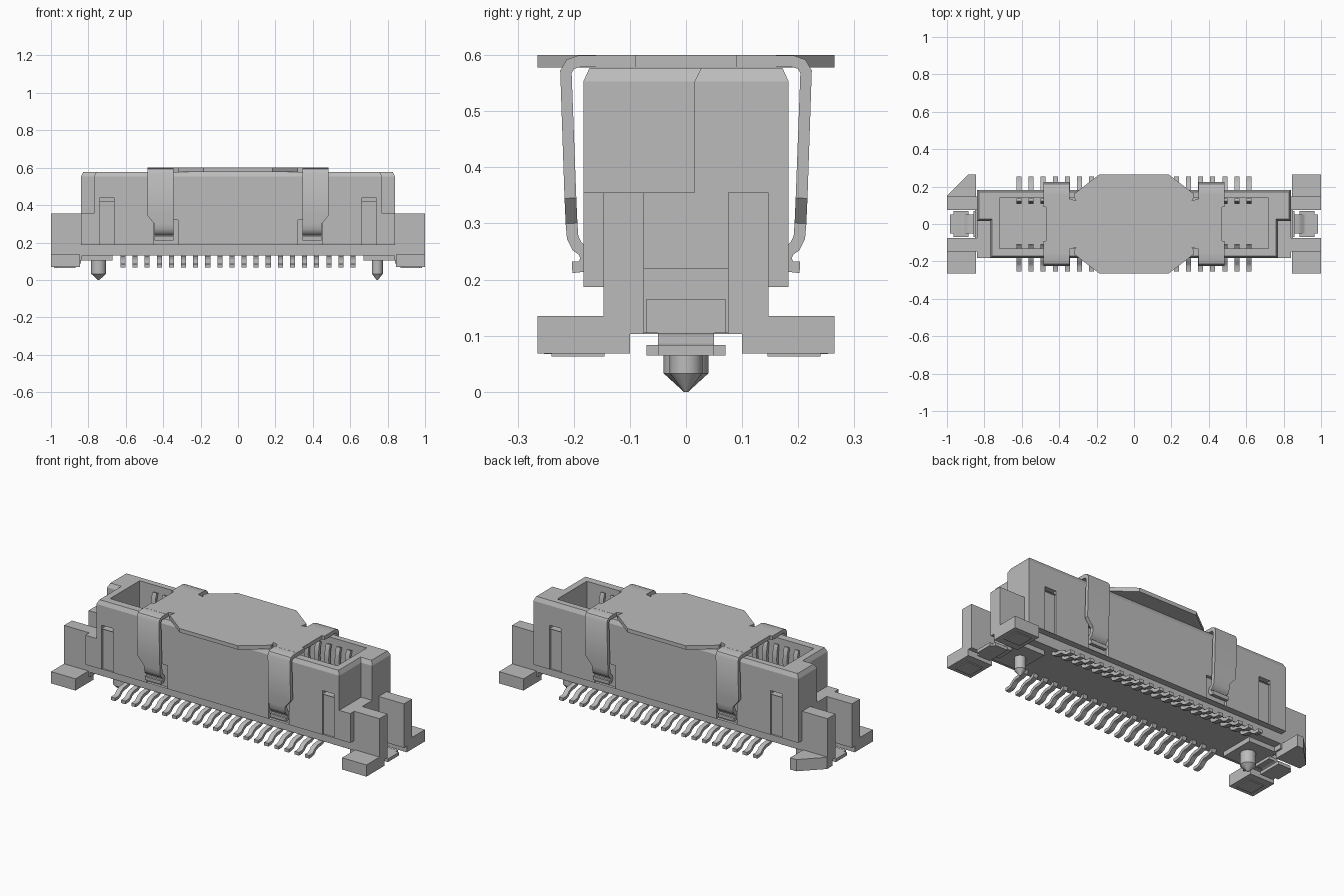
import bpy, bmesh, math
from mathutils import Vector

cube = bpy.data.objects.get("Cube")
if cube:
    bpy.data.objects.remove(cube, do_unlink=True)

grey = bpy.data.materials.new("light_grey")
grey.use_nodes = True
grey.diffuse_color = (0.5, 0.5, 0.5, 1)
grey.node_tree.nodes["Principled BSDF"].inputs["Base Color"].default_value = (0.5, 0.5, 0.5, 1)


def finish(name, bm):
    bmesh.ops.recalc_face_normals(bm, faces=bm.faces)
    mesh = bpy.data.meshes.new(name)
    bm.to_mesh(mesh)
    bm.free()
    mesh.materials.append(grey)
    ob = bpy.data.objects.new(name, mesh)
    bpy.context.collection.objects.link(ob)
    return ob


def loft(bm, loops):
    """Skin a stack of (outline, height) loops and cap both ends."""
    rings = [[bm.verts.new((x, y, z)) for x, y in outline] for outline, z in loops]
    for lo, hi in zip(rings, rings[1:]):
        for k in range(len(lo)):
            bm.faces.new((lo[k - 1], lo[k], hi[k], hi[k - 1]))
    bm.faces.new(rings[0][::-1])
    bm.faces.new(rings[-1])


def prism(name, outline, z0, z1):
    bm = bmesh.new()
    loft(bm, [(outline, z0), (outline, z1)])
    return finish(name, bm)


def add_box(bm, x0, x1, y0, y1, z0, z1):
    outline = [(x0, y0), (x1, y0), (x1, y1), (x0, y1)]
    loft(bm, [(outline, z0), (outline, z1)])


def box(name, *bounds):
    bm = bmesh.new()
    add_box(bm, *bounds)
    return finish(name, bm)


def add_ribbon(bm, path, thick, place):
    """Bent sheet strip: path of (distance, height, side0, side1)."""
    pts = [Vector(p[:2]) for p in path]
    rings = []
    for i, p in enumerate(pts):
        a = (p - pts[i - 1]).normalized() if i else Vector((0, 0))
        b = (pts[i + 1] - p).normalized() if i < len(pts) - 1 else Vector((0, 0))
        t = (a + b).normalized()
        n = Vector((-t.y, t.x)) * thick / 2
        s0, s1 = path[i][2:]
        rings.append([bm.verts.new(place(q.x, q.y, s)) for q, s in
                      ((p + n, s0), (p + n, s1), (p - n, s1), (p - n, s0))])
    for r, s in zip(rings, rings[1:]):
        for k in range(4):
            bm.faces.new((r[k], r[k - 1], s[k - 1], s[k]))
    bm.faces.new(rings[0])
    bm.faces.new(rings[-1][::-1])


def smooth(ob):
    bpy.ops.object.select_all(action='DESELECT')
    ob.select_set(True)
    bpy.context.view_layer.objects.active = ob
    bpy.ops.object.shade_smooth_by_angle(angle=math.radians(35))


def keyed(tab, end, front, back, key):
    """Outline whose front half is shorter than its back half."""
    return [(-tab, -front), (tab, -front), (tab, key), (end, key),
            (end, back), (-end, back), (-end, key), (-tab, key)]


# Keyed housing shell: outer wall, top chamfer, cavity wall and floor
outer = keyed(0.77, 0.84, 0.183, 0.183, 0.015)
chamfer = keyed(0.758, 0.828, 0.172, 0.172, 0.027)
cavity = [(-0.72, -0.13), (0.72, -0.13), (0.72, 0.027), (0.72, 0.05),
          (0.72, 0.138), (-0.72, 0.138), (-0.72, 0.05), (-0.72, 0.027)]
bm = bmesh.new()
loft(bm, [(outer, 0.187), (outer, 0.553), (chamfer, 0.577), (cavity, 0.577), (cavity, 0.22)])

# Side slots and latch pockets sunk into its front and back walls
recesses = [(0.663, 0.737, 0.18, 0.42, 0.012), (0.663, 0.737, 0.42, 0.44, 0.035),
            (0.32, 0.452, 0.18, 0.32, 0.018)]
planes = [((s * x, 0, 0), (1, 0, 0)) for r in recesses[1:] for x in r[:2] for s in (-1, 1)]
planes += [((0, 0, r[3]), (0, 0, 1)) for r in recesses]
for co, no in planes:
    bmesh.ops.bisect_plane(bm, geom=bm.verts[:] + bm.edges[:] + bm.faces[:],
                           dist=0.0001, plane_co=co, plane_no=no)
bm.normal_update()
for x0, x1, z0, z1, depth in recesses:
    for sx in (-1, 1):
        for sy in (-1, 1):
            picked = []
            for f in bm.faces:
                c = f.calc_center_median()
                if abs(c.y - sy * 0.183) < 0.001 and x0 < sx * c.x < x1 and z0 < c.z < z1:
                    if abs(f.normal.y) > 0.9:
                        picked.append(f)
            moved = bmesh.ops.extrude_face_region(bm, geom=picked)["geom"]
            bmesh.ops.delete(bm, geom=[f for f in picked if f.is_valid], context='FACES_ONLY')
            bmesh.ops.translate(bm, vec=(0, -sy * depth, 0),
                                verts=[v for v in moved if isinstance(v, bmesh.types.BMVert)])
finish("housing_shell", bm)

# Lower housing base
box("base", -0.845, 0.845, -0.147, 0.147, 0.13, 0.19)

for side, s in (("left", 1), ("right", -1)):
    def span(a, b):
        return sorted((s * a, s * b))
    box(side + "_key_ledge", *span(0.765, 0.84), -0.183, 0.016, 0.187, 0.355)
    box(side + "_end_wall", *span(0.80, 0.85), -0.08, 0.08, 0.105, 0.22)
    box(side + "_boss", *span(0.67, 0.845), -0.1, 0.1, 0.103, 0.135)
    # End posts and mounting feet
    for place, t in (("back", 1), ("front", -1)):
        post_y = sorted((t * 0.075, t * 0.147))
        box(f"{side}_{place}_post", *span(0.835, 1.0), *post_y, 0.103, 0.355)
        outline = [(s * 0.845, t * 0.1), (s * 1.0, t * 0.1), (s * 1.0, t * 0.265), (s * 0.845, t * 0.265)]
        clipped = s == -1 and t == 1
        if clipped:
            outline[2:3] = [(-1.0, 0.15), (-0.885, 0.265)]
        prism(f"{side}_{place}_foot", outline, 0.068, 0.135)
        if not clipped:
            pad_y = sorted((t * 0.145, t * 0.24))
            box(f"{side}_{place}_pad", *span(0.87, 0.97), *pad_y, 0.063, 0.07)
    # Locating peg with a conical tip
    radius = 0.04 if s == -1 else 0.029
    bm = bmesh.new()
    loft(bm, [([(s * 0.745 + r * math.cos(k * math.tau / 24), r * math.sin(k * math.tau / 24))
                for k in range(24)], z)
              for r, z in ((0.004, 0), (radius, 0.033), (radius, 0.12))])
    smooth(finish(side + "_peg", bm))
    # Solder hold-down bracket
    bm = bmesh.new()
    bend = [(0.84, 0.096), (0.875, 0.096), (0.89, 0.09), (0.9, 0.08), (0.915, 0.074), (0.985, 0.074)]
    add_ribbon(bm, [(u, z, -0.05, 0.05) for u, z in bend], 0.018, lambda u, z, w: (s * u, w, z))
    add_box(bm, *span(0.885, 0.965), -0.07, 0.07, 0.065, 0.083)
    add_box(bm, *span(0.84, 0.858), -0.07, 0.07, 0.105, 0.165)
    smooth(finish(side + "_hold_down", bm))

# Two rows of gull-wing leads, with their contacts inside the cavity
leads, contacts = bmesh.new(), bmesh.new()
for i in range(20):
    x = -0.615 + i * 1.23 / 19
    x0, x1 = x - 0.0135, x + 0.0135
    for t in (-1, 1):
        path = [(0.11, 0.14), (0.12, 0.118), (0.14, 0.11), (0.175, 0.107),
                (0.195, 0.098), (0.21, 0.083), (0.225, 0.077), (0.253, 0.076)]
        add_ribbon(leads, [(u, z, x0, x1) for u, z in path], 0.018,
                   lambda u, z, w: (w, t * u, z))
        arm = [(0.128, 0.21), (0.128, 0.36), (0.116, 0.46), (0.12, 0.51), (0.13, 0.54)]
        add_ribbon(contacts, [(u, z, x0, x1) for u, z in arm], 0.016,
                   lambda u, z, w: (w, t * u, z))
smooth(finish("leads", leads))
smooth(finish("contacts", contacts))

# Pick-up cap plate: one quarter outline mirrored round
quarter = [(0.47, 0.09), (0.485, 0.09), (0.485, 0.16), (0.345, 0.16), (0.345, 0.135),
           (0.31, 0.125), (0.32, 0.14), (0.322, 0.16), (0.185, 0.265)]
half = quarter + [(-x, y) for x, y in reversed(quarter)]
prism("cap_plate", half + [(x, -y) for x, y in reversed(half)], 0.578, 0.6)

# Spring straps that clip the cap to the shell
strap = [(0.15, 0.589), (0.19, 0.589), (0.206, 0.584), (0.214, 0.57), (0.206, 0.345),
         (0.204, 0.30), (0.202, 0.275), (0.194, 0.259), (0.182, 0.25),
         (0.178, 0.236), (0.186, 0.223), (0.203, 0.222)]
bm = bmesh.new()
for s in (-1, 1):
    for t in (-1, 1):
        add_ribbon(bm, [(u, z, 0.345, 0.485 if z > 0.31 else 0.447) for u, z in strap],
                   0.021, lambda u, z, w: (s * w, t * u, z))
smooth(finish("cap_straps", bm))
